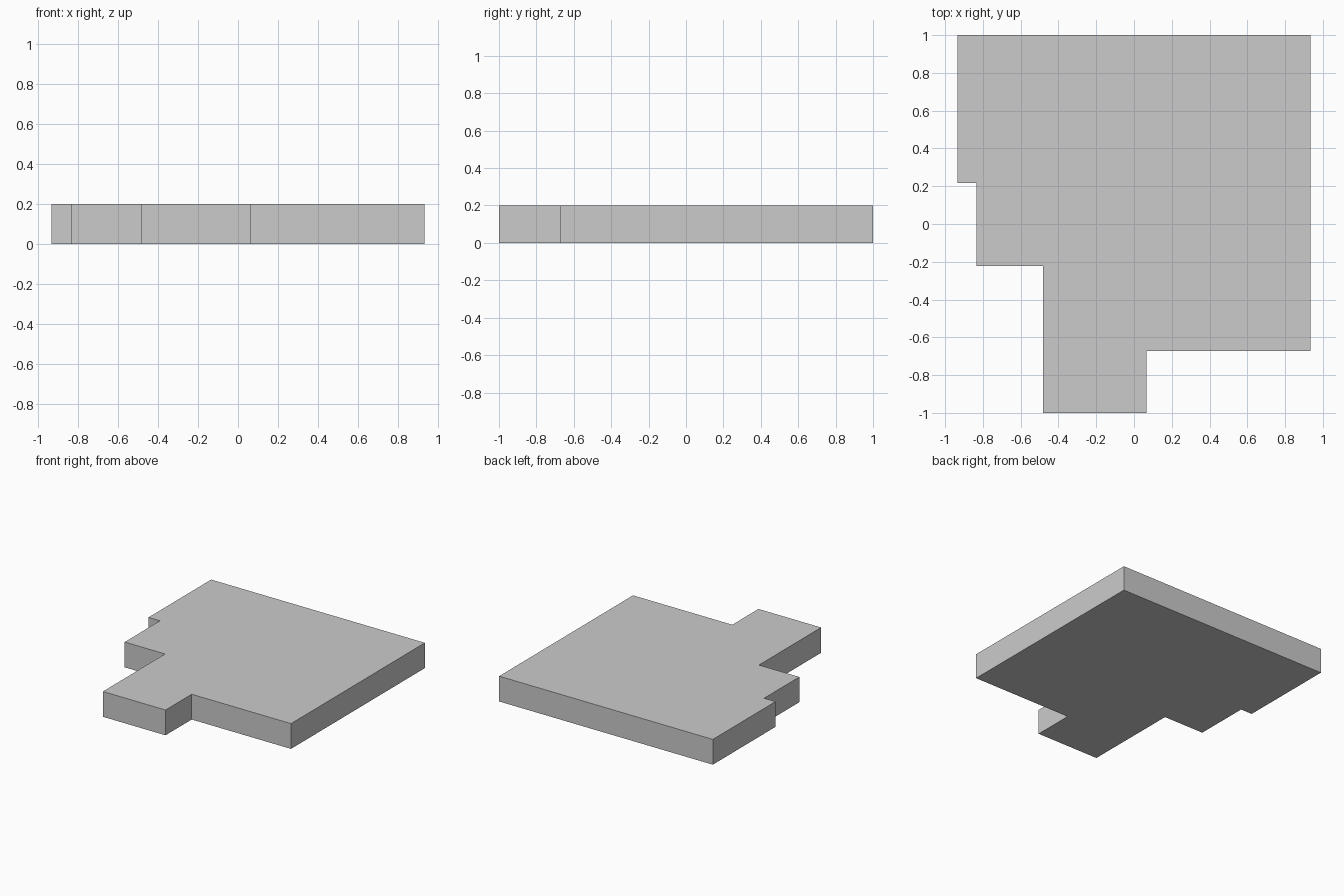
import bpy
import bmesh

if "Cube" in bpy.data.objects:
    bpy.data.objects.remove(bpy.data.objects["Cube"])

HEIGHT = 0.2

# Stepped floor-plan outline, counter-clockwise from the front tab
OUTLINE = [
    (-0.482, -1.0), (0.066, -1.0),        # front tab
    (0.066, -0.673), (0.935, -0.673),     # front right edge
    (0.935, 1.0), (-0.935, 1.0),          # back edge
    (-0.935, 0.217), (-0.835, 0.217),     # small left step
    (-0.835, -0.223), (-0.482, -0.223),   # large left step
]


def extruded_slab(name, outline, height):
    bm = bmesh.new()
    base = bm.faces.new([bm.verts.new((x, y, 0)) for x, y in outline])
    result = bmesh.ops.extrude_face_region(bm, geom=[base], use_keep_orig=True)
    top = [v for v in result["geom"] if isinstance(v, bmesh.types.BMVert)]
    bmesh.ops.translate(bm, verts=top, vec=(0, 0, height))
    bmesh.ops.recalc_face_normals(bm, faces=bm.faces)
    mesh = bpy.data.meshes.new(name)
    bm.to_mesh(mesh)
    bm.free()
    obj = bpy.data.objects.new(name, mesh)
    bpy.context.collection.objects.link(obj)
    return obj


# Flat slab with stepped edges
extruded_slab("floor_slab", OUTLINE, HEIGHT)
